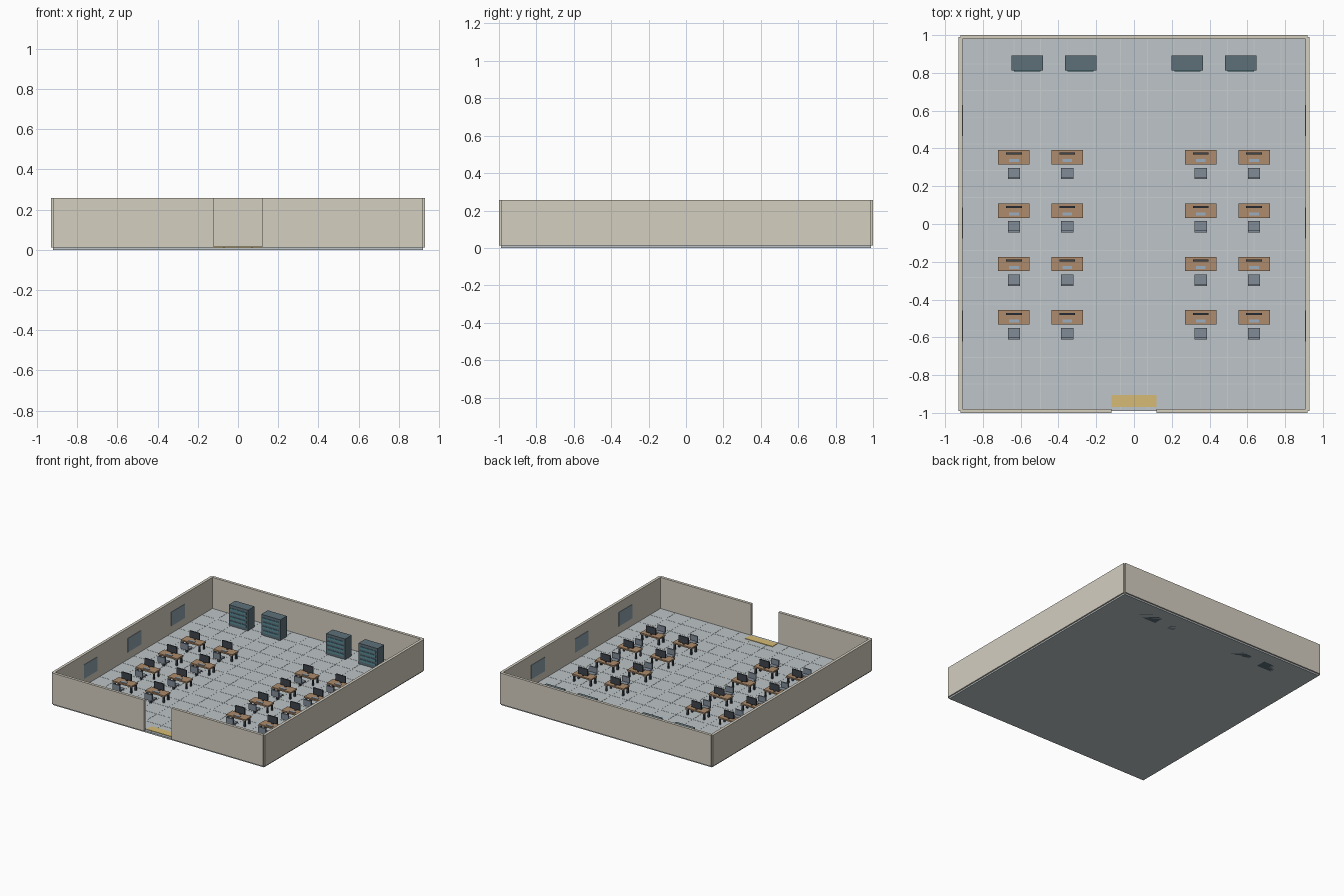
import bpy
import bmesh
from mathutils import Matrix, Vector

if "Cube" in bpy.data.objects:
    bpy.data.objects.remove(bpy.data.objects["Cube"])

U = 0.1413            # floor tile size
W, D = 6.5 * U, 7 * U  # half width / half depth to wall centre lines
T = 0.011             # half wall thickness
F = 0.012             # floor top
H = 0.257             # wall top


def material(name, color):
    m = bpy.data.materials.new(name)
    m.diffuse_color = (*color, 1)
    m.use_nodes = True
    m.node_tree.nodes["Principled BSDF"].inputs["Base Color"].default_value = m.diffuse_color
    return m


WALL = material("wall_cream", (0.66, 0.62, 0.53))
FLOOR = material("floor_grey", (0.51, 0.56, 0.58))
SEAM = material("seam_light", (0.58, 0.62, 0.63))
WOOD = material("wood", (0.42, 0.26, 0.15))
DARK = material("dark_metal", (0.05, 0.06, 0.075))
SLATE = material("rack_slate", (0.11, 0.16, 0.19))
TEAL = material("rack_teal", (0.10, 0.26, 0.32))
SEAT = material("chair_grey", (0.22, 0.26, 0.31))
KEYS = material("keyboard_blue", (0.33, 0.42, 0.52))
GLASS = material("window_blue", (0.27, 0.36, 0.41))
MAT = material("mat_yellow", (0.68, 0.50, 0.18))


def mesh_of(name, boxes, mat):
    """One mesh from boxes given as (x0, x1, y0, y1, z0, z1)."""
    bm = bmesh.new()
    for x0, x1, y0, y1, z0, z1 in boxes:
        c = Vector(((x0 + x1) / 2, (y0 + y1) / 2, (z0 + z1) / 2))
        s = Matrix.Diagonal((x1 - x0, y1 - y0, z1 - z0, 1))
        bmesh.ops.create_cube(bm, size=1, matrix=Matrix.Translation(c) @ s)
    me = bpy.data.meshes.new(name)
    bm.to_mesh(me)
    bm.free()
    me.materials.append(mat)
    return me


def place(name, me, x=0, y=0):
    ob = bpy.data.objects.new(name, me)
    ob.location = (x, y, 0)
    bpy.context.collection.objects.link(ob)


def part(name, boxes, mat):
    place(name, mesh_of(name, boxes, mat))


# Floor slab with thin tile seams
part("floor", [(-W, W, -D, D, 0, F)], FLOOR)
g = 0.0025
seams = [((i - 5.5) * U - g, (i - 5.5) * U + g, -D + T, D - T, F - 0.001, F + 0.001) for i in range(12)]
seams += [(-W + T, W - T, j * U - g, j * U + g, F - 0.001, F + 0.0011) for j in range(-6, 7)]
part("tile_seams", seams, SEAM)

# Walls, with the doorway in the front
part("back_wall", [(-W, W, D - T, D + T, F, H)], WALL)
for side, s in (("left", -1), ("right", 1)):
    part(side + "_wall", [(s * W - T, s * W + T, -D, D, F, H)], WALL)
    a, b = sorted((s * 0.12, s * W))
    part(side + "_front_wall", [(a, b, -D - T, -D + T, F, H)], WALL)

    # Windows on the inner face of each side wall
    x = s * (W - T)
    for y in (-0.54, 0.005, 0.548):
        part(side + "_window", [(x - 0.003, x + 0.003, y - 0.083, y + 0.083, 0.07, 0.18)], GLASS)

# Entrance mat
part("door_mat", [(-0.12, 0.12, -0.968, -0.905, F, F + 0.004)], MAT)

# Workstation meshes, centred on the desk
leg_x, leg_y = (-0.072, 0.072), (-0.028, 0.028)
station = [
    mesh_of("desk_top", [(-0.083, 0.083, -0.038, 0.038, 0.060, 0.071)], WOOD),
    mesh_of("desk_legs", [(x - 0.006, x + 0.006, y - 0.006, y + 0.006, F, 0.060)
                          for x in leg_x for y in leg_y], DARK),
    mesh_of("monitor", [(-0.042, 0.042, 0.014, 0.024, 0.081, 0.132),
                        (-0.006, 0.006, 0.015, 0.023, 0.071, 0.082)], DARK),
    mesh_of("keyboard", [(-0.026, 0.026, -0.026, -0.010, 0.071, 0.075)], KEYS),
    mesh_of("chair_seat", [(-0.032, 0.032, -0.112, -0.056, 0.041, 0.050)], SEAT),
    mesh_of("chair_back", [(-0.032, 0.032, -0.116, -0.106, 0.048, 0.092)], SEAT),
    mesh_of("chair_post", [(-0.007, 0.007, -0.091, -0.077, F, 0.042)], DARK),
]
for cx in (-4.5, -2.5, 2.5, 4.5):
    for cy in (-3.5, -1.5, 0.5, 2.5):
        for me in station:
            place(me.name, me, cx * U, cy * U)

# Cabinet racks along the back wall
rack = mesh_of("rack_body", [(-0.083, 0.083, -0.039, 0.042, 0, 0.175)], SLATE)
panels = mesh_of("rack_panels", [(-0.069, 0.069, -0.043, -0.038, z, z + 0.018)
                                 for z in (0.035, 0.068, 0.101, 0.134)], TEAL)
for cx in (-4, -2, 2, 4):
    place("rack_body", rack, cx * U, 6 * U + 0.003)
    place("rack_panels", panels, cx * U, 6 * U + 0.003)
